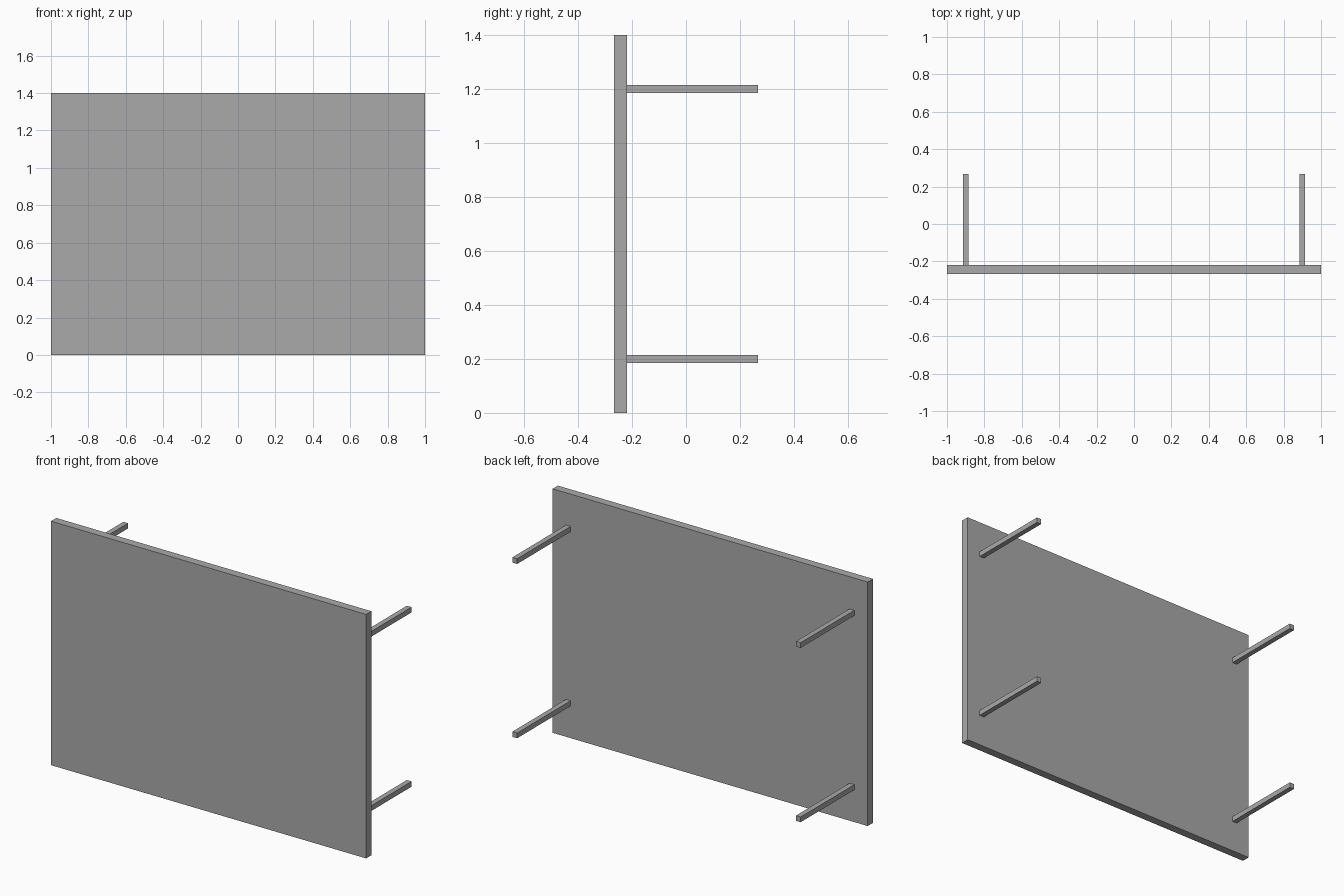
import bpy

# Remove the default cube
cube = bpy.data.objects.get("Cube")
if cube:
    bpy.data.objects.remove(cube, do_unlink=True)

# Single flat grey
GREY = (0.4, 0.4, 0.4, 1.0)
grey = bpy.data.materials.new("plain grey")
grey.use_nodes = True
grey.diffuse_color = GREY
grey.node_tree.nodes["Principled BSDF"].inputs["Base Color"].default_value = GREY


def box(name, low, high):
    """Axis-aligned box between two corners."""
    centre = [(a + b) / 2 for a, b in zip(low, high)]
    size = [b - a for a, b in zip(low, high)]
    bpy.ops.mesh.primitive_cube_add(size=1, location=centre)
    obj = bpy.context.object
    obj.name = name
    obj.scale = size
    bpy.ops.object.transform_apply(location=False, rotation=False, scale=True)
    obj.data.materials.append(grey)
    return obj


FRONT, PANEL_BACK, BACK = -0.267, -0.219, 0.267
HALF = 0.015  # half thickness of a rod

# Upright flat panel
box("panel", (-1, FRONT, 0), (1, PANEL_BACK, 1.4))

# Four square rods reaching back from the panel corners
for side, x in (("right", -0.9), ("left", 0.9)):
    for level, z in (("lower", 0.2), ("upper", 1.2)):
        box(f"{level}_{side}_rod",
            (x - HALF, PANEL_BACK, z - HALF),
            (x + HALF, BACK, z + HALF))
